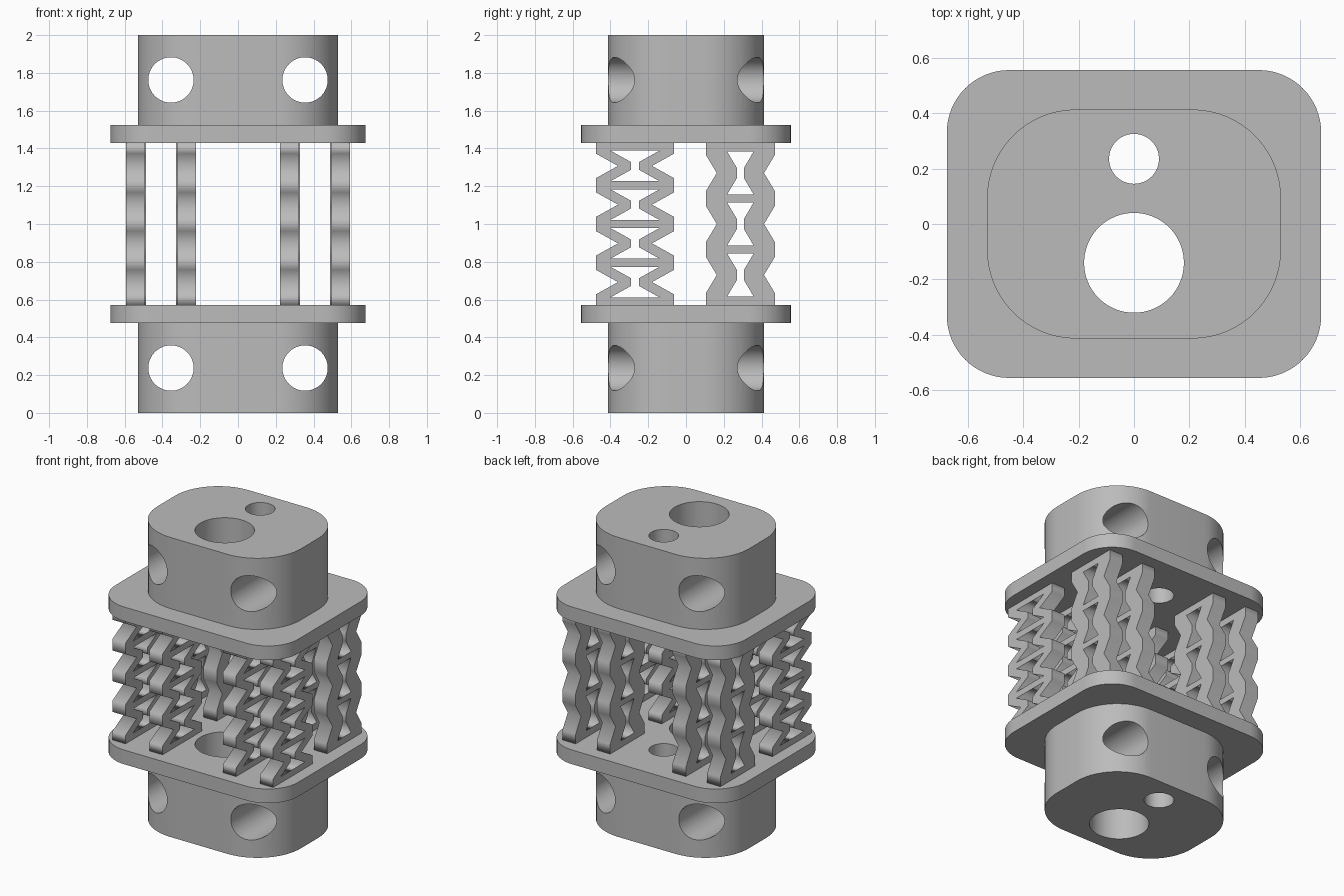
import bpy, bmesh
from math import pi, sin, cos
from mathutils import Matrix

cube = bpy.data.objects.get("Cube")
if cube:
    bpy.data.objects.remove(cube, do_unlink=True)

grey = bpy.data.materials.new("plain grey")
grey.use_nodes = True
grey.diffuse_color = (0.5, 0.5, 0.5, 1)
grey.node_tree.nodes["Principled BSDF"].inputs["Base Color"].default_value = (0.5, 0.5, 0.5, 1)


def select_only(obj):
    bpy.ops.object.select_all(action='DESELECT')
    obj.select_set(True)
    bpy.context.view_layer.objects.active = obj


def extrude_loops(name, loops, depth, matrix):
    """Fill the first loop, leave the others as holes, extrude to a clean mesh."""
    curve = bpy.data.curves.new(name, 'CURVE')
    curve.dimensions = '2D'
    curve.fill_mode = 'BOTH'
    curve.extrude = depth / 2
    for loop in loops:
        spline = curve.splines.new('POLY')
        spline.points.add(len(loop) - 1)
        spline.use_cyclic_u = True
        for point, (u, v) in zip(spline.points, loop):
            point.co = (u, v, 0, 1)
    obj = bpy.data.objects.new(name, curve)
    bpy.context.collection.objects.link(obj)
    select_only(obj)
    bpy.ops.object.convert(target='MESH')
    obj = bpy.context.object
    mesh = obj.data
    bm = bmesh.new()
    bm.from_mesh(mesh)
    bmesh.ops.remove_doubles(bm, verts=bm.verts, dist=0.0001)
    bmesh.ops.recalc_face_normals(bm, faces=bm.faces)
    bm.transform(matrix)
    bm.to_mesh(mesh)
    bm.free()
    mesh.materials.clear()
    mesh.materials.append(grey)
    return obj


def arc(cx, cy, r, start=0, sweep=2 * pi, steps=64, closed=True):
    count = steps if closed else steps + 1
    return [(cx + r * cos(start + sweep * i / steps),
             cy + r * sin(start + sweep * i / steps)) for i in range(count)]


def rounded_rect(hx, hy, r):
    points = []
    for k, (sx, sy) in enumerate([(1, 1), (-1, 1), (-1, -1), (1, -1)]):
        points += arc(sx * (hx - r), sy * (hy - r), r, k * pi / 2, pi / 2, 16, False)
    return points


def smooth(obj):
    select_only(obj)
    bpy.ops.object.shade_smooth_by_angle(angle=pi / 6)


# End blocks and flanges, with two vertical bores through everything
bores = [arc(0, -0.14, 0.18), arc(0, 0.235, 0.09)]
for side, block_z, flange_z in (("lower", 0.2375, 0.5225), ("upper", 1.7625, 1.4775)):
    flange = extrude_loops(side + "_flange", [rounded_rect(0.675, 0.555, 0.225)] + bores,
                           0.095, Matrix.Translation((0, 0, flange_z)))
    block = extrude_loops(side + "_block", [rounded_rect(0.53, 0.413, 0.32)] + bores,
                          0.475, Matrix.Translation((0, 0, block_z)))
    # Cross holes from front to back
    for x in (-0.355, 0.355):
        cutter = extrude_loops("hole_cutter", [arc(0, 0, 0.12)], 1.2,
                               Matrix.Translation((x, 0, block_z)) @ Matrix.Rotation(pi / 2, 4, 'X'))
        cutter.hide_render = True
        mod = block.modifiers.new("cross_hole", 'BOOLEAN')
        mod.operation = 'DIFFERENCE'
        mod.solver = 'EXACT'
        mod.object = cutter
        select_only(block)
        bpy.ops.object.modifier_apply(modifier=mod.name)
        bpy.data.objects.remove(cutter, do_unlink=True)
    smooth(flange)
    smooth(block)


# Lattice plates: zigzag sides with hourglass windows
def lattice_loops(cells, pitch, half, notch, slope, win, win_h, waist, waist_h):
    centres = [1 + (i - (cells - 1) / 2) * pitch for i in range(cells)]
    right = [(half, 0.57)]
    windows = []
    for c in centres:
        right += [(half, c - slope), (notch, c), (half, c + slope)]
        edge = [(win, c - win_h), (waist, c - waist_h), (waist, c + waist_h), (win, c + win_h)]
        windows.append(edge + [(-u, v) for u, v in reversed(edge)])
    right.append((half, 1.43))
    return [right + [(-u, v) for u, v in reversed(right)]] + windows


front = lattice_loops(4, 0.205, 0.207, 0.09, 0.065, 0.13, 0.081, 0.022, 0.021)
back = lattice_loops(3, 0.27, 0.182, 0.125, 0.095, 0.071, 0.115, 0.018, 0.026)
upright = Matrix(((0, 0, 1, 0), (1, 0, 0, 0), (0, 1, 0, 0), (0, 0, 0, 1)))
for row, loops, y, offsets in (("front", front, -0.27, (0.272, 0.545)),
                               ("back", back, 0.288, (0.28, 0.535))):
    for place, offset in zip(("inner", "outer"), offsets):
        for side, sign in (("left", 1), ("right", -1)):
            extrude_loops(f"{row}_{place}_lattice_{side}", loops, 0.098,
                          Matrix.Translation((sign * offset, y, 0)) @ upright)
